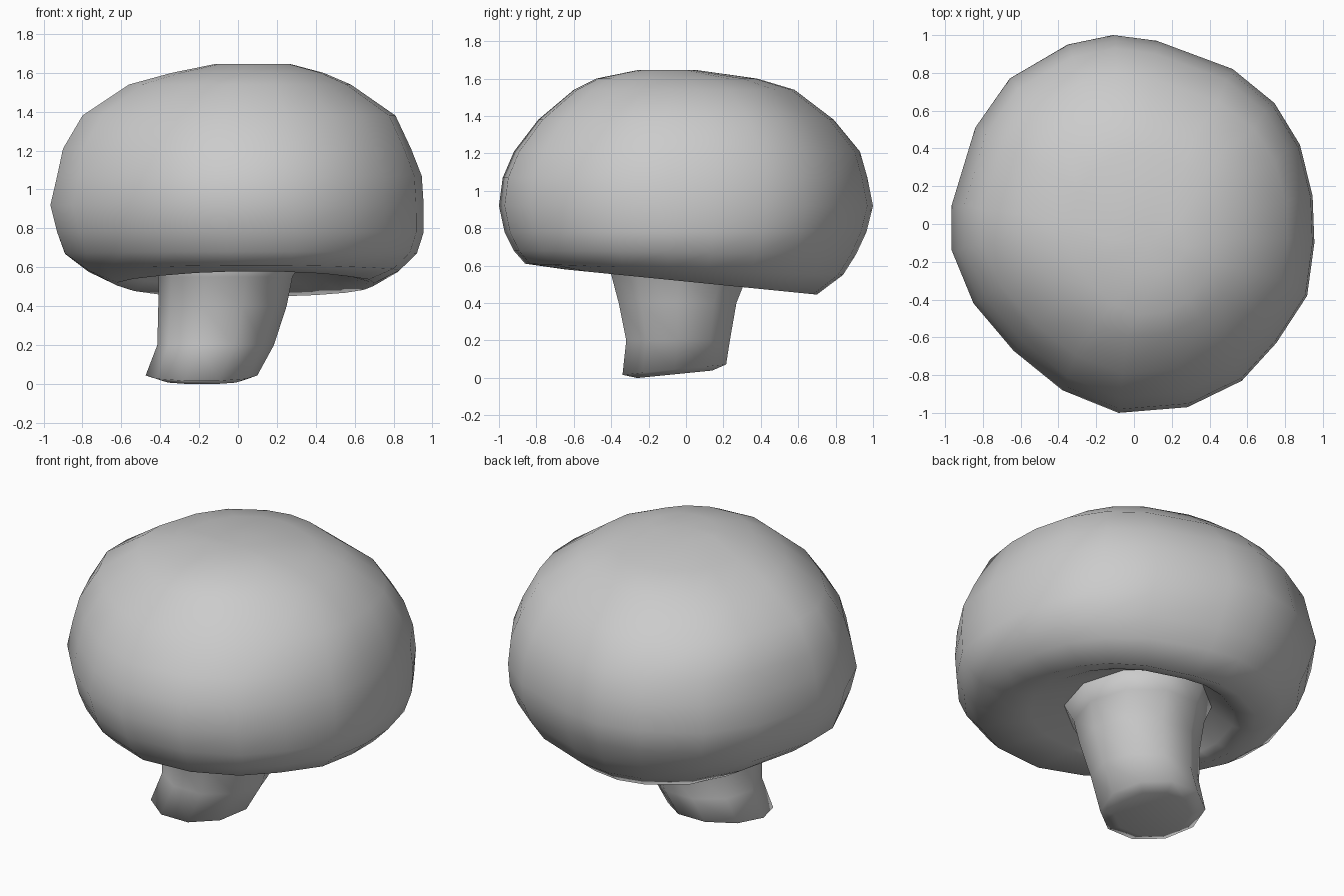
import bpy, bmesh, math

old = bpy.data.objects.get("Cube")
if old:
    bpy.data.objects.remove(old, do_unlink=True)

grey = bpy.data.materials.new("mushroom_grey")
grey.use_nodes = True
grey.diffuse_color = (0.6, 0.6, 0.6, 1)
grey.node_tree.nodes["Principled BSDF"].inputs["Base Color"].default_value = (0.6, 0.6, 0.6, 1)


def loft(name, outline, rings):
    """Stack scaled copies of a unit outline: (z, y tilt, x min, x max, y min, y max)."""
    bm = bmesh.new()
    loops = []
    for z, tilt, x0, x1, y0, y1 in rings:
        loop = []
        for u, v in outline:
            x = (x0 + x1) / 2 + u * (x1 - x0) / 2
            y = (y0 + y1) / 2 + v * (y1 - y0) / 2
            loop.append(bm.verts.new((x, y, z + tilt * y)))
        loops.append(loop)
    n = len(outline)
    for a, b in zip(loops, loops[1:]):
        for i in range(n):
            j = (i + 1) % n
            bm.faces.new((a[i], a[j], b[j], b[i]))
    ends = [bm.faces.new(loops[0]), bm.faces.new(loops[-1])]
    bmesh.ops.poke(bm, faces=ends)
    bmesh.ops.recalc_face_normals(bm, faces=bm.faces)
    mesh = bpy.data.meshes.new(name)
    bm.to_mesh(mesh)
    bm.free()
    mesh.materials.append(grey)
    mesh.shade_smooth()
    obj = bpy.data.objects.new(name, mesh)
    bpy.context.collection.objects.link(obj)
    return obj


# Uneven rounded outline of the cap, seen from above
cap_outline = [(-.11, 1), (.13, .97), (.55, .82), (.78, .64), (.92, .42), (.99, .15),
               (1, -.1), (.96, -.38), (.79, -.63), (.6, -.83), (.3, -.97), (-.08, -1),
               (-.39, -.88), (-.66, -.67), (-.88, -.42), (-1, -.14), (-1, .1),
               (-.87, .51), (-.68, .77), (-.36, .95)]

# Cap: dome, rounded side, drooping lip and hollow underside
loft("cap", cap_outline, [
    (1.645, 0, -.12, .27, -.26, .06),
    (1.6, 0, -.34, .44, -.48, .38),
    (1.54, 0, -.56, .58, -.6, .58),
    (1.38, 0, -.8, .81, -.79, .79),
    (1.21, 0, -.9, .89, -.92, .93),
    (1.07, 0, -.93, .945, -.98, .97),
    (.92, 0, -.965, .955, -1, 1),
    (.78, 0, -.93, .955, -.97, .965),
    (.67, -.01, -.89, .92, -.92, .91),
    (.58, -.035, -.77, .83, -.86, .84),
    (.515, -.1, -.62, .7, -.64, .7),
    (.55, -.07, -.54, .56, -.55, .55),
    (.64, 0, -.44, .36, -.44, .4)])

# Stem: leaning, narrowing downwards, with a slanted foot
stem_outline = []
for i in range(10):
    a = math.radians(36 * i)
    stem_outline.append((math.cos(a), math.sin(a) * 1.05))
loft("stem", stem_outline, [
    (.68, 0, -.46, .36, -.46, .4),
    (.55, 0, -.41, .28, -.4, .33),
    (.4, 0, -.41, .25, -.36, .27),
    (.2, 0, -.415, .185, -.32, .235),
    (.05, .1, -.475, .1, -.34, .215),
    (.025, .1, -.4, .03, -.26, .14)])
